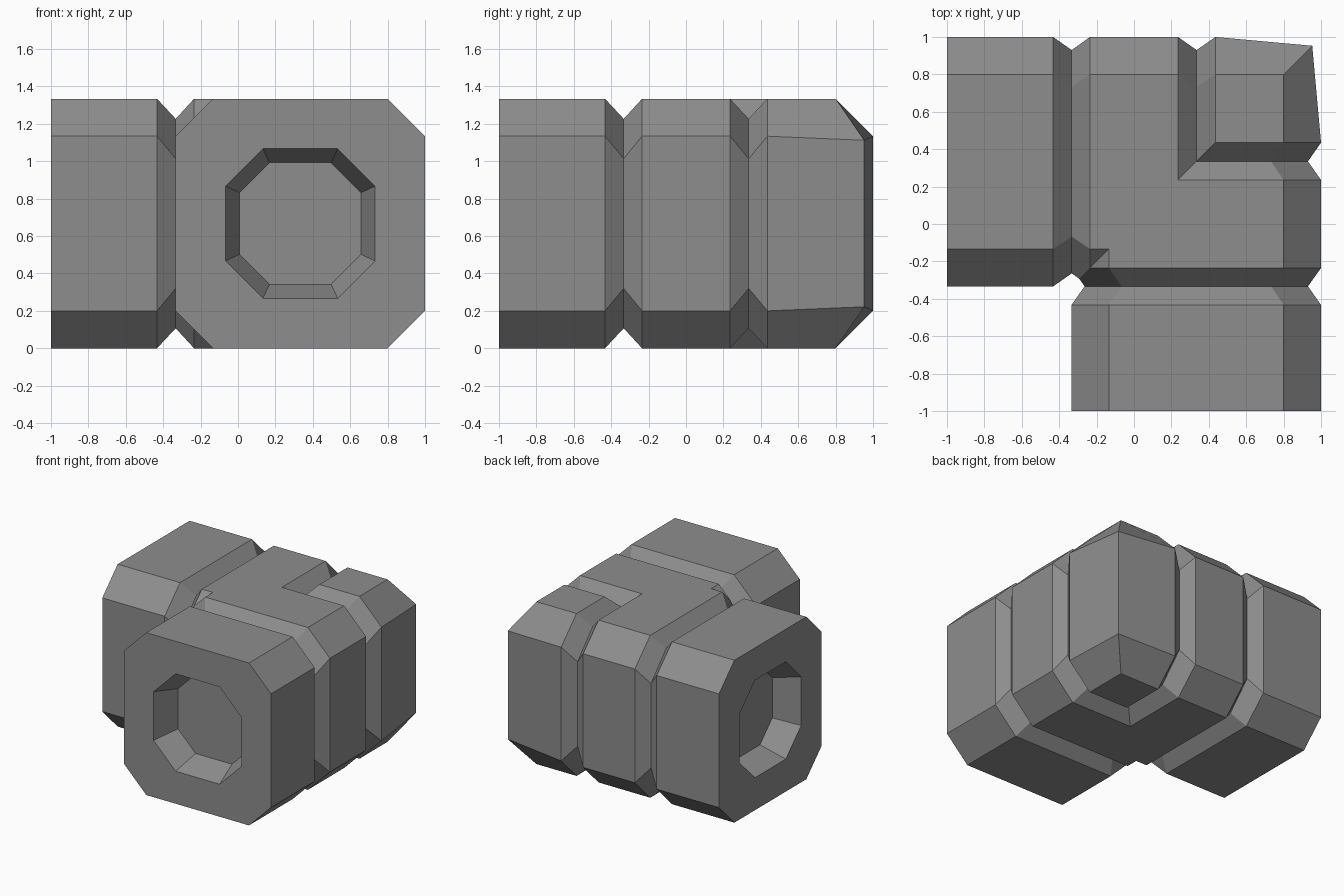
import bpy, bmesh

if "Cube" in bpy.data.objects:
    bpy.data.objects.remove(bpy.data.objects["Cube"])

CX, CZ = 0.333, 0.667  # pipe axis of the front arm


def octagon(bm, y, hw, hh, cw, ch):
    """Ring of eight points: half width/height, corner half width/height."""
    pts = [(hw, -ch), (hw, ch), (cw, hh), (-cw, hh),
           (-hw, ch), (-hw, -ch), (-cw, -hh), (cw, -hh)]
    return [bm.verts.new((CX + x, y, CZ + z)) for x, z in pts]


outer = (0.667, 0.667, 0.467, 0.467)
groove = (0.597, 0.56, 0.4, 0.347)
rim = (0.4, 0.4, 0.2, 0.2)
floor = (0.325, 0.325, 0.165, 0.165)

bm = bmesh.new()

# Front arm: socket floor, socket rim, end face, then two grooves
stations = [(-0.79, floor), (-1, rim), (-1, outer), (-0.433, outer),
            (-0.333, groove), (-0.235, outer), (0.235, outer),
            (0.335, groove), (0.435, outer), (1.5, outer)]
rings = [octagon(bm, y, *p) for y, p in stations]
bm.faces.new(rings[0])
for a, b in zip(rings, rings[1:]):
    for i in range(8):
        j = (i + 1) % 8
        bm.faces.new((a[i], a[j], b[j], b[i]))

# Mitre the arm along the diagonal
bmesh.ops.bisect_plane(bm, geom=bm.verts[:] + bm.edges[:] + bm.faces[:],
                       dist=1e-5, plane_co=(0, 0, 0), plane_no=(-1, 1, 0),
                       clear_outer=True)

# Pull in the outer elbow corner
for v in bm.verts:
    if v.co.x > 0.98 and v.co.y > 0.98:
        v.co.x = v.co.y = 0.953
        v.co.z = CZ + (v.co.z - CZ) * 0.953

# Side arm: mirror of the front arm across the diagonal
copy = bmesh.ops.duplicate(bm, geom=bm.verts[:] + bm.edges[:] + bm.faces[:])["geom"]
for v in copy:
    if isinstance(v, bmesh.types.BMVert):
        v.co.x, v.co.y = v.co.y, v.co.x
bmesh.ops.remove_doubles(bm, verts=bm.verts[:], dist=1e-4)
bmesh.ops.recalc_face_normals(bm, faces=bm.faces[:])

mesh = bpy.data.meshes.new("pipe_elbow")
bm.to_mesh(mesh)
bm.free()
bpy.context.collection.objects.link(bpy.data.objects.new("pipe_elbow", mesh))

# Dark grey finish
mat = bpy.data.materials.new("dark_grey")
mat.diffuse_color = (0.27, 0.27, 0.27, 1)
mat.use_nodes = True
mat.node_tree.nodes["Principled BSDF"].inputs["Base Color"].default_value = mat.diffuse_color
mesh.materials.append(mat)
